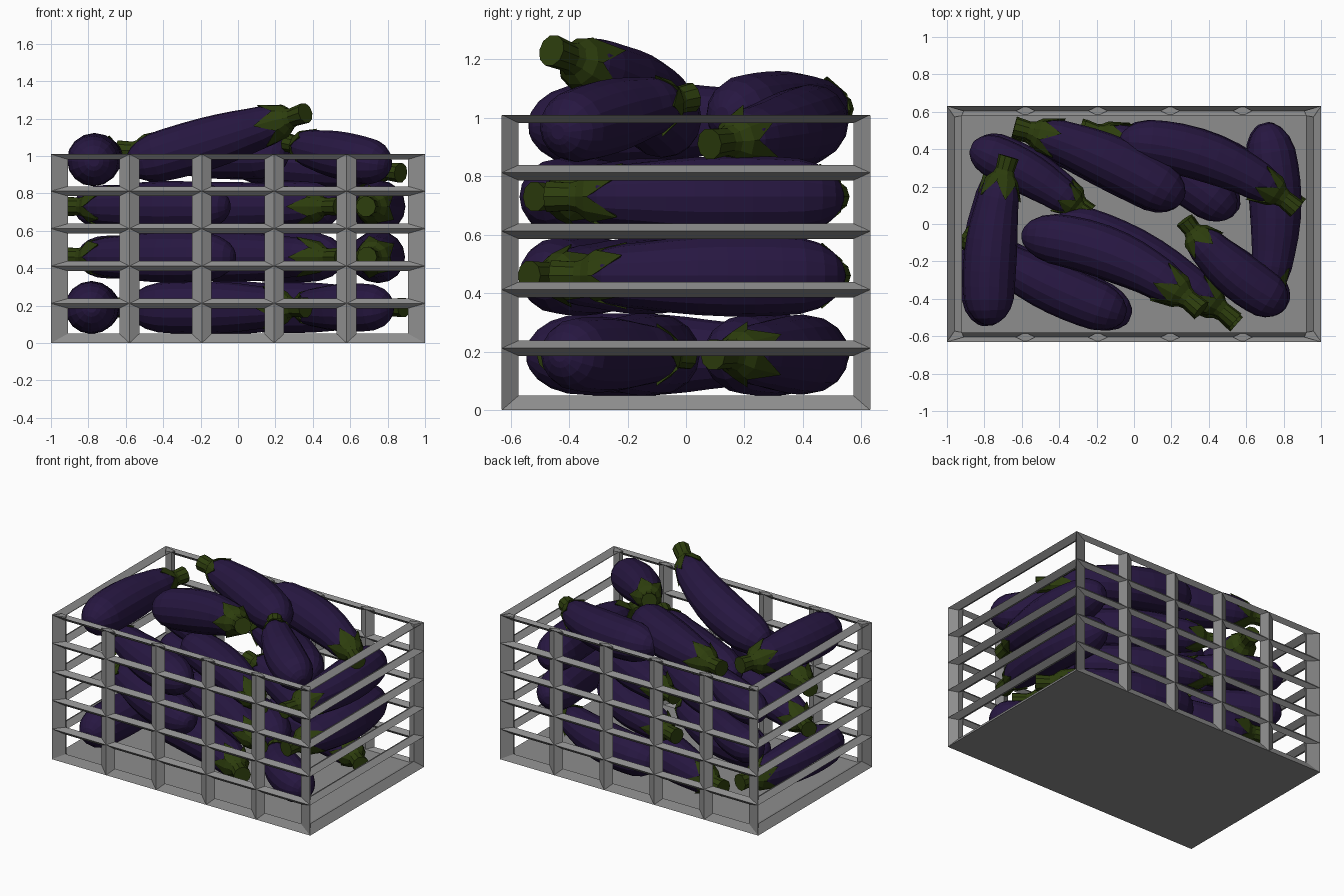
import bpy, bmesh, math, random
from mathutils import Vector

if "Cube" in bpy.data.objects:
    bpy.data.objects.remove(bpy.data.objects["Cube"])

random.seed(4)
HX, HY = 1.0, 0.63      # crate half sizes
DX, DY = 0.08, 0.05     # wall depths


def material(name, col):
    m = bpy.data.materials.new(name)
    m.diffuse_color = (*col, 1)
    m.use_nodes = True
    m.node_tree.nodes["Principled BSDF"].inputs["Base Color"].default_value = m.diffuse_color
    return m


grey = material("crate_grey", (0.27, 0.27, 0.27))
purple = material("eggplant_skin", (0.020, 0.0085, 0.053))
green = material("eggplant_green", (0.026, 0.047, 0.004))


def mesh(name, verts, faces, mat=grey):
    me = bpy.data.meshes.new(name)
    me.from_pydata(verts, [], faces)
    bm = bmesh.new()
    bm.from_mesh(me)
    bmesh.ops.recalc_face_normals(bm, faces=bm.faces)
    bm.to_mesh(me)
    bm.free()
    me.materials.append(mat)
    bpy.context.collection.objects.link(bpy.data.objects.new(name, me))


def frame(name, profile, closed=True):
    # mitred rectangular ring; profile points are (inset fraction, z)
    n = len(profile)
    verts = [(sx * (HX - DX * k), sy * (HY - DY * k), z)
             for sx, sy in ((-1, -1), (1, -1), (1, 1), (-1, 1)) for k, z in profile]
    faces = [(c * n + i, (c + 1) % 4 * n + i, (c + 1) % 4 * n + (i + 1) % n, c * n + (i + 1) % n)
             for c in range(4) for i in range(n if closed else n - 1)]
    mesh(name, verts, faces)


def post(name, section, z0, z1):
    n = len(section)
    verts = [(x, y, z) for z in (z0, z1) for x, y in section]
    faces = [(i, (i + 1) % n, n + (i + 1) % n, n + i) for i in range(n)]
    mesh(name, verts, faces + [tuple(range(n)), tuple(range(n, 2 * n))])


# crate rails, open V-shaped top rim, bottom rim and floor
for k in range(1, 5):
    z = 0.012 + 0.2 * k
    frame("rail", [(0, z), (.5, z + .026), (1, z), (.5, z - .026)])
frame("top_rim", [(0, 1.01), (.5, .982), (1, 1.01)], closed=False)
frame("bottom_rim", [(0, 0), (.5, .05), (1, .03), (1, 0)])
fx, fy = HX - DX, HY - DY
post("floor", [(-fx, -fy), (fx, -fy), (fx, fy), (-fx, fy)], 0, 0.03)

# crate posts
for sy in (-1, 1):
    for k in range(4):
        x = (k - 1.5) * 0.387
        post("post", [(x, sy * HY), (x + .053, sy * (HY - DY / 2)),
                      (x, sy * fy), (x - .053, sy * (HY - DY / 2))], 0.005, 1.005)
    for sx in (-1, 1):
        post("corner_post", [(sx * HX, sy * HY), (sx * .91, sy * .605),
                             (sx * fx, sy * fy), (sx * .96, sy * .572)], 0.002, 1.008)


def body_radius(t):
    # rounded blossom end, belly, then narrower shoulder
    if t < .2:
        return math.sqrt(1 - (1 - t / .2) ** 2) * .98
    if t < .72:
        s = (t - .2) / .52
        return .98 + .06 * math.sin(math.pi * s) - .18 * s * s
    return .8 * math.sqrt(1 - ((t - .72) / .19) ** 2)


def eggplant(p0, p1, bend, r):
    p0, p1 = Vector(p0), Vector(p1)
    d = p1 - p0
    left = Vector((-d.y, d.x, 0)).normalized()

    def point(t, rad, a):
        c = p0 + d * t + left * bend * 4 * t * (1 - t)
        tan = (d + left * bend * 4 * (1 - 2 * t)).normalized()
        side = tan.cross(Vector((0, 0, 1))).normalized()
        return c + (side * math.cos(a) + side.cross(tan) * math.sin(a)) * rad

    def tube(name, rings, n, mat):
        # each ring maps a side index to (position along spine, radius)
        verts = [point(*f(i), 2 * math.pi * i / n) for f in rings for i in range(n)]
        faces = [(k * n + i, k * n + (i + 1) % n, (k + 1) * n + (i + 1) % n, (k + 1) * n + i)
                 for k in range(len(rings) - 1) for i in range(n)]
        m = (len(rings) - 1) * n
        mesh(name, verts, faces + [tuple(range(n)), tuple(range(m, m + n))], mat)

    # body rings are packed closer at both ends
    ts = [.004 + .45 * (1 - math.cos(math.pi * k / 15)) for k in range(16)]
    tube("eggplant_body", [lambda i, t=t: (t, r * body_radius(t)) for t in ts], 16, purple)

    # lobed cap and thick stem
    def lobe(i):
        return .85 if i % 2 else .75
    tube("eggplant_stem", [
        lambda i: (lobe(i) + .01, r * body_radius(lobe(i)) * .9),
        lambda i: (lobe(i), r * body_radius(lobe(i)) + .012),
        lambda i: (.865, r * body_radius(.865) + .012),
        lambda i: (.895, r * .42),
        lambda i: (.92, r * .36),
        lambda i: (1, r * .40)], 10, green)


# two packing patterns: blossom tip xy, stem tip xy, sideways bend, radius
outer_pattern = [
    (.26, .12, -.64, .52, -.04, .14),
    (-.08, .44, .87, .08, .09, .135),
    (-.6, -.06, .36, -.46, .09, .14),
    (-.77, -.54, -.67, .36, .04, .14),
    (.81, -.44, .27, .02, .04, .128),
]
inner_pattern = [
    (.70, .54, .68, -.47, .065, .138),
    (-.03, -.49, -.92, -.06, .03, .135),
    (-.4, .02, .55, -.52, .055, .13),
    (.53, .05, -.29, .52, -.05, .135),
    (-.87, .42, -.25, .05, .03, .115),
]
flat = [(0, 0)] * 5
# the top layer lies loosely: height offsets of blossom and stem
loose = [(.03, .05), (.02, -.07), (-.03, .25), (-.01, .02), (-.03, .09)]

# four eggplant layers from floor to top
for z, pattern, tilt in ((.19, outer_pattern, flat), (.46, inner_pattern, flat),
                         (.73, inner_pattern, flat), (.98, outer_pattern, loose)):
    amount = .02 if tilt is flat else 0
    for (x0, y0, x1, y1, bend, r), (a, b) in zip(pattern, tilt):
        j = [random.uniform(-amount, amount) for _ in range(4)]
        eggplant((x0 + j[0], y0 + j[1] * .5, z + a), (x1 + j[2], y1 + j[3], z + b), bend, r)
